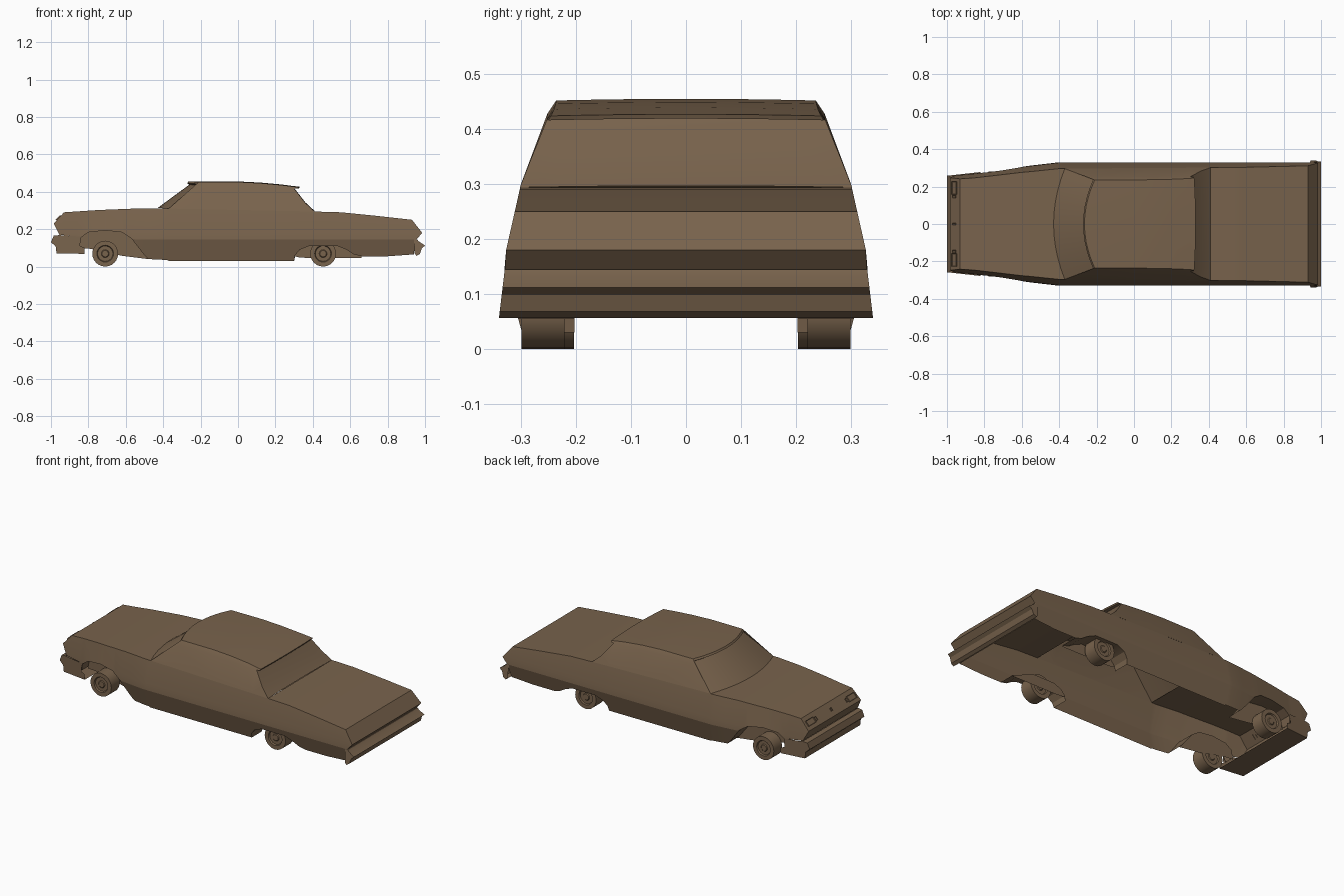
import bpy, bmesh, math
from mathutils import Matrix

cube = bpy.data.objects.get("Cube")
if cube:
    bpy.data.objects.remove(cube, do_unlink=True)

paint = bpy.data.materials.new("brown_paint")
paint.use_nodes = True
BROWN = (0.19, 0.125, 0.073, 1)
paint.diffuse_color = BROWN
paint.node_tree.nodes["Principled BSDF"].inputs["Base Color"].default_value = BROWN


def finish(name, bm, angle=25):
    """Clean up a bmesh and turn it into a painted object."""
    bmesh.ops.remove_doubles(bm, verts=bm.verts, dist=0.0004)
    bmesh.ops.recalc_face_normals(bm, faces=bm.faces)
    mesh = bpy.data.meshes.new(name)
    bm.to_mesh(mesh)
    bm.free()
    mesh.materials.append(paint)
    obj = bpy.data.objects.new(name, mesh)
    bpy.context.collection.objects.link(obj)
    bpy.ops.object.select_all(action="DESELECT")
    obj.select_set(True)
    bpy.context.view_layer.objects.active = obj
    bpy.ops.object.shade_smooth_by_angle(angle=math.radians(angle))


def lerp(points, x):
    """Read a value off a polyline."""
    if x <= points[0][0]:
        return points[0][1]
    for (x0, a), (x1, b) in zip(points, points[1:]):
        if x <= x1:
            return a + (b - a) * (x - x0) / (x1 - x0)
    return points[-1][1]


def grid(bm, rows):
    """Skin rows of points with quads."""
    verts = [[bm.verts.new(p) for p in row] for row in rows]
    for r, s in zip(verts, verts[1:]):
        for i in range(len(r) - 1):
            bm.faces.new((r[i], r[i + 1], s[i + 1], s[i]))
    return verts


def polygon(bm, points):
    bm.faces.new([bm.verts.new(p) for p in points])


# Body outlines along the length, and half width by height
TOP = [(-.985, .23), (-.93, .29), (-.75, .302), (-.55, .31), (-.37, .31), (.41, .294),
       (.55, .29), (.75, .27), (.93, .25), (.985, .18)]
LOWER = [(-.985, .23), (-.955, .17), (-.86, .16), (-.85, .11), (-.84, .155), (-.8, .183),
         (-.71, .193), (-.62, .183), (-.57, .15), (-.5, .06), (-.48, .04), (-.38, .035),
         (-.37, .03), (.3, .03), (.305, .06), (.33, .09), (.38, .11), (.53, .11), (.58, .09),
         (.62, .065), (.66, .055), (.8, .055), (.94, .065), (.95, .14), (.985, .18)]
TAPER = [(-1, .78), (-.85, .82), (-.6, .93), (-.4, 1), (1, 1)]
WIDTH = [(.03, .298), (.145, .33), (.18, .327), (.3, .3), (.42, .252)]


def half_width(x, z):
    return lerp(WIDTH, z) * lerp(TAPER, x)


# Hollow body shell, with both end panels closed and the top open under the cabin
stations = sorted({x for x, _ in TOP + LOWER + TAPER[1:-1]})
rows = []
for x in stations:
    low, high = lerp(LOWER, x), lerp(TOP, x)
    levels = [low] + [min(max(low, z), high) for z in (.145, .18)] + [high]
    side = [(x, half_width(x, z), z) for z in levels]
    rows.append(side + [(x, -y, z) for _, y, z in reversed(side)])
bm = bmesh.new()
skin = grid(bm, rows)
opening = [f for f in bm.faces if abs(f.calc_center_median().y) < .01
           and -.37 < f.calc_center_median().x < .41]
bmesh.ops.delete(bm, geom=opening, context="FACES_ONLY")
for i, (a, b) in enumerate(zip(skin, skin[1:])):
    mid = (stations[i] + stations[i + 1]) / 2
    if mid < -.955 or mid > .94:
        bm.faces.new((a[0], b[0], b[-1], a[-1]))
finish("body", bm, 12)

# Cabin: centre x, edge x, height, half width from windshield base to rear window base
CABIN = [(-.43, -.37, .313, .296), (-.26, -.205, .438, .242), (-.272, -.217, .445, .24),
         (-.265, -.21, .455, .235), (0, 0, .455, .236), (.12, .12, .449, .237),
         (.23, .23, .439, .24), (.3, .3, .43, .244), (.33, .322, .427, .246),
         (.327, .318, .419, .25), (.3, .3, .42, .253), (.36, .36, .343, .284),
         (.41, .41, .297, .302)]
EDGE = [(xe, hw, z - .003) for _, xe, z, hw in CABIN]
bm = bmesh.new()
steps = [i / 5 for i in range(-5, 6)]
grid(bm, [[(xe + (xc - xe) * (1 - t * t), hw * t, z - .003 * t * t) for t in steps]
          for xc, xe, z, hw in CABIN])
for s in (-1, 1):
    edge = [(x, s * y, z) for x, y, z in EDGE]
    # Roof rail over the side windows
    rails = []
    for x, y, z in edge[3:8]:
        rail, belt = max(z - .024, .417), lerp(TOP, x)
        rails.append([(x, y, z), (x, s * lerp(WIDTH, rail), rail),
                      (x, s * lerp(WIDTH, belt), belt)])
    grid(bm, rails)
    # Front pillar, rear pillar and the ends of the roof overhang
    polygon(bm, [edge[0], *rails[0]])
    polygon(bm, [rails[-1][2], *edge[10:]])
    polygon(bm, edge[7:11])
finish("cabin", bm)


def bumper(name, front, back, widths):
    """Sweep a side profile across the car, open at the back, with closed ends."""
    bm = bmesh.new()
    grid(bm, [[(x, s * widths(x, z), z) for s in (-1, 1)] for x, z in front])
    for s in (-1, 1):
        polygon(bm, [(x, s * widths(x, z), z) for x, z in front + back])
    finish(name, bm)


bumper("rear_bumper", [(.94, .145), (.958, .145), (.966, .135), (1, .112), (.983, .098),
                       (.973, .068), (.955, .057)], [(.945, .07)],
       lambda x, z: .34 - (z - .057) * .12)
bumper("front_bumper", [(-.955, .168), (-.985, .165), (-1, .13), (-.975, .108), (-.97, .07),
                        (-.82, .068)], [(-.82, .1), (-.845, .11), (-.84, .16)],
       lambda x, z: .258 + (x + 1) * .11)


def lamp(name, y, length, width):
    """Framed plate with a recessed face, lying on the sloping nose."""
    bm = bmesh.new()
    bmesh.ops.create_cube(bm, size=1, matrix=Matrix.Diagonal((length, width, .009, 1)))
    face = [f for f in bm.faces if f.normal.z > .9]
    bmesh.ops.inset_region(bm, faces=face, thickness=.003, depth=-.003)
    bm.transform(Matrix.Translation((-.96, y, .26)) @ Matrix.Rotation(-.828, 4, "Y"))
    finish(name, bm)


def wheel(name, x, y):
    """Plain tyre with shallow stepped rings on both faces."""
    bm = bmesh.new()
    place = Matrix.Translation((x, y, .069)) @ Matrix.Rotation(math.pi / 2, 4, "X")
    bmesh.ops.create_cone(bm, cap_ends=True, segments=24, radius1=.069, radius2=.069,
                          depth=.078, matrix=place)
    caps = [f for f in bm.faces if len(f.verts) > 4]
    for thick, depth in ((.024, 0), (.004, -.008), (.02, 0), (.004, .004)):
        bmesh.ops.inset_region(bm, faces=caps, thickness=thick, depth=depth)
    finish(name, bm, 30)


def wheel_well(name, s, start, stop, bottom):
    """Arch roof running inwards from the body edge, closed by an inner panel."""
    bm = bmesh.new()
    rows = []
    for x in stations:
        if start <= x <= stop:
            z = lerp(LOWER, x)
            rows.append([(x, s * half_width(x, z), z), (x, s * .203, z),
                         (x, s * .203, min(z, lerp(bottom, x)))])
    grid(bm, rows)
    finish(name, bm)


FRONT_WELL = [(-.85, .1), (-.78, .095), (-.64, .06), (-.48, .04)]
REAR_WELL = [(.3, .055), (.34, .046), (.66, .046)]
lamp("nose_plate", 0, .018, .01)
for s, side in ((1, "left"), (-1, "right")):
    lamp("headlamp_" + side, s * .193, .034, .068)
    lamp("marker_lamp_" + side, s * .147, .022, .015)
    wheel("front_wheel_" + side, -.71, s * .243)
    wheel("rear_wheel_" + side, .455, s * .26)
    wheel_well("front_well_" + side, s, -.85, -.48, FRONT_WELL)
    wheel_well("rear_well_" + side, s, .3, .66, REAR_WELL)
